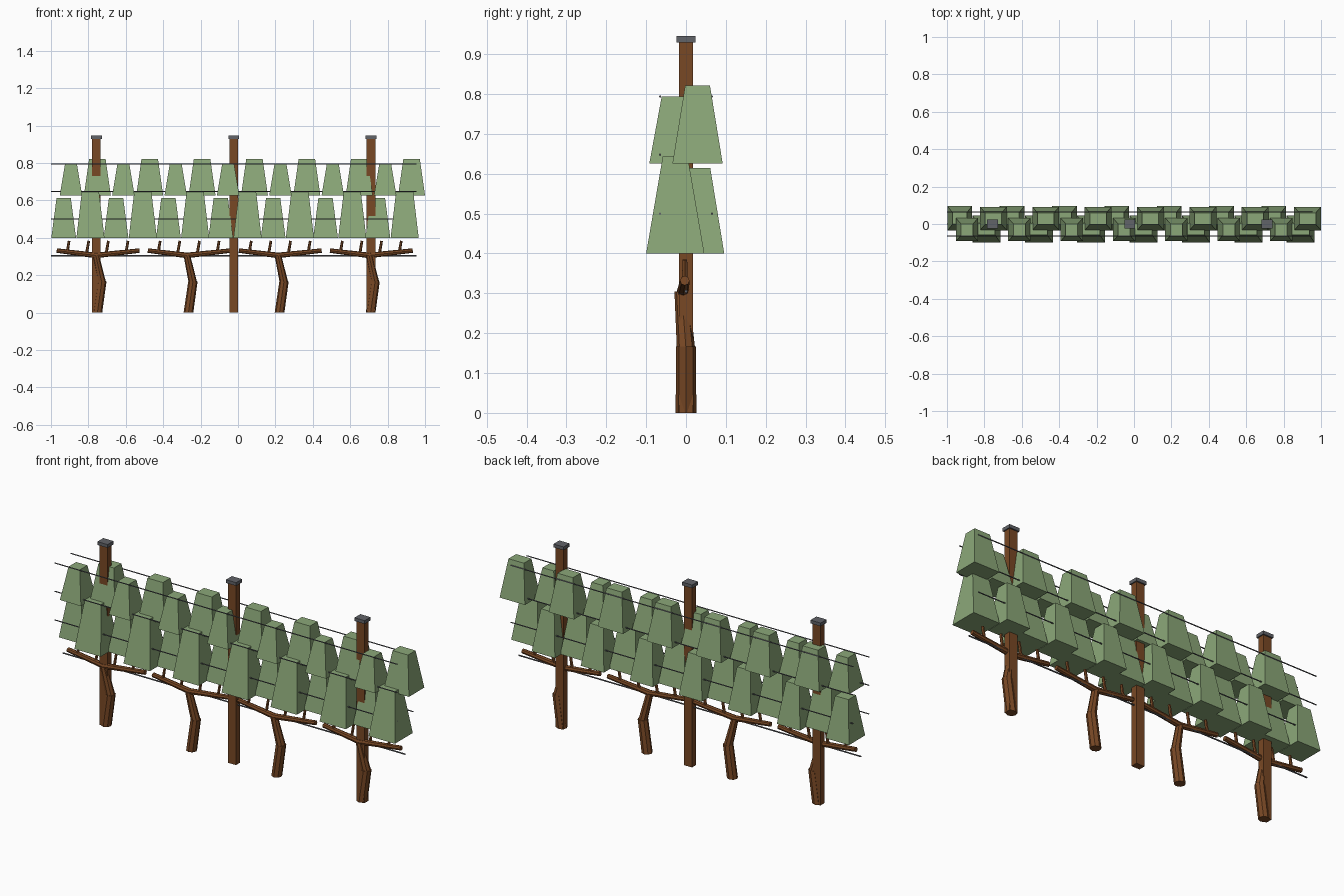
import bpy, bmesh
from mathutils import Vector

cube = bpy.data.objects.get("Cube")
if cube:
    bpy.data.objects.remove(cube, do_unlink=True)


def material(name, rgb):
    m = bpy.data.materials.new(name)
    m.use_nodes = True
    m.diffuse_color = (*rgb, 1)
    m.node_tree.nodes["Principled BSDF"].inputs["Base Color"].default_value = (*rgb, 1)
    return m


LEAF = material("leaf green", (0.26, 0.39, 0.19))
WOOD = material("brown wood", (0.19, 0.065, 0.018))
METAL = material("grey metal", (0.12, 0.125, 0.14))


def finish(name, bm, mat):
    bmesh.ops.recalc_face_normals(bm, faces=bm.faces)
    mesh = bpy.data.meshes.new(name)
    bm.to_mesh(mesh)
    bm.free()
    mesh.materials.append(mat)
    obj = bpy.data.objects.new(name, mesh)
    bpy.context.collection.objects.link(obj)
    return obj


def block(name, x, y, z0, z1, base, top, mat):
    """Box tapering from half-sizes base to half-sizes top."""
    bm = bmesh.new()
    bmesh.ops.create_cube(bm, size=2)
    for v in bm.verts:
        hx, hy = top if v.co.z > 0 else base
        v.co = (x + v.co.x * hx, y + v.co.y * hy, z1 if v.co.z > 0 else z0)
    return finish(name, bm, mat)


def rod(name, a, b, r0, r1, sides, mat, level_ends=False):
    """Round bar from a to b, its ends square to the bar or kept level."""
    a, b = Vector(a), Vector(b)
    bm = bmesh.new()
    bmesh.ops.create_cone(bm, cap_ends=True, segments=sides,
                          radius1=r0, radius2=r1, depth=1)
    turn = (b - a).to_track_quat('Z', 'Y')
    for v in bm.verts:
        end = b if v.co.z > 0 else a
        flat = Vector((v.co.x, v.co.y, 0))
        v.co = end + (flat if level_ends else turn @ flat)
    return finish(name, bm, mat)


# Square posts with metal caps
for i in range(3):
    x = -0.757 + i * 0.734
    block("post", x, 0, 0, 0.932, (0.023, 0.017), (0.023, 0.017), WOOD)
    block("post_cap", x, 0, 0.929, 0.946, (0.029, 0.024), (0.029, 0.024), METAL)

# Trellis wires: one low in the middle, three pairs above
rod("low_wire", (-1, 0, 0.305), (0.955, 0, 0.305), 0.004, 0.004, 6, METAL)
for z in (0.5, 0.648, 0.794):
    for y in (-0.065, 0.065):
        rod("foliage_wire", (-1, y, z), (0.955, y, z), 0.003, 0.003, 6, METAL)

# Vines: bent trunk, two arms and upright shoots
for i in range(4):
    x = -0.752 + i * 0.487
    rod("trunk_base", (x, 0, 0), (x + 0.024, 0, 0.167), 0.026, 0.025, 8, WOOD, True)
    rod("trunk_top", (x + 0.024, 0, 0.16), (x - 0.008, -0.011, 0.305),
        0.023, 0.018, 8, WOOD, True)
    fork = (x - 0.008, -0.008, 0.306)
    for side in (-1, 1):
        rod("vine_arm", fork, (x + 0.004 + side * 0.221, -0.003, 0.332),
            0.015, 0.012, 8, WOOD)
    for k in range(4):
        sx = x - 0.163 + k * 0.105
        rod("shoot", (sx, -0.003, 0.315), (sx + 0.012, -0.003, 0.384),
            0.008, 0.007, 6, WOOD)

# Foliage rows: first x, y, bottom, top, base half-sizes, top half-sizes
ROWS = {
    "lower_front_foliage": (-0.789, -0.027, 0.40, 0.645, (0.075, 0.073), (0.046, 0.031)),
    "lower_back_foliage": (-0.932, 0.03, 0.40, 0.614, (0.066, 0.066), (0.038, 0.031)),
    "upper_front_foliage": (-0.893, -0.03, 0.626, 0.794, (0.06, 0.062), (0.032, 0.031)),
    "upper_back_foliage": (-0.752, 0.029, 0.626, 0.822, (0.072, 0.063), (0.044, 0.031)),
}
for name, (x, y, z0, z1, base, top) in ROWS.items():
    for i in range(7):
        block(name, x + i * 0.28, y, z0, z1, base, top, LEAF)
